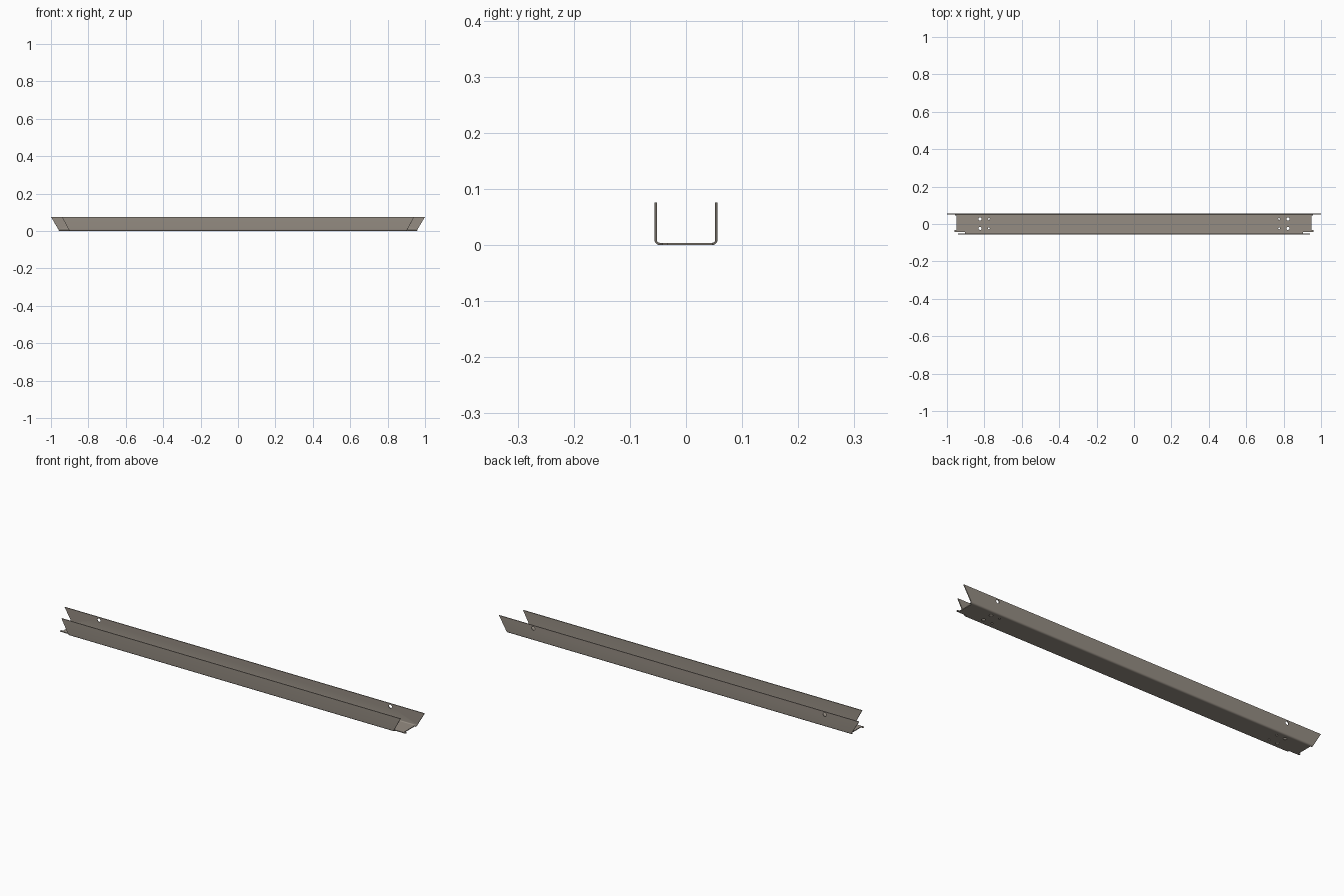
import bpy, bmesh, math
from mathutils import Matrix

if "Cube" in bpy.data.objects:
    bpy.data.objects.remove(bpy.data.objects["Cube"])

steel = bpy.data.materials.new("warm_grey_steel")
steel.diffuse_color = (0.30, 0.265, 0.225, 1)
steel.use_nodes = True
steel.node_tree.nodes["Principled BSDF"].inputs["Base Color"].default_value = steel.diffuse_color

W, H, T, R = 0.056, 0.076, 0.004, 0.009   # half width, height, sheet thickness, bend radius
WEB_END, TAB_END = 0.949, 0.960


def extrude_part(name, section, end_x):
    """Extrude a closed (y, z) section along x; end_x(y, z) gives the half length."""
    bm = bmesh.new()
    left = [bm.verts.new((-end_x(y, z), y, z)) for y, z in section]
    right = [bm.verts.new((end_x(y, z), y, z)) for y, z in section]
    n = len(section)
    for i in range(n):
        j = (i + 1) % n
        bm.faces.new((left[i], left[j], right[j], right[i]))
    bm.faces.new(left)
    bm.faces.new(right[::-1])
    bmesh.ops.recalc_face_normals(bm, faces=bm.faces)
    me = bpy.data.meshes.new(name)
    bm.to_mesh(me)
    bm.free()
    me.materials.append(steel)
    ob = bpy.data.objects.new(name, me)
    bpy.context.collection.objects.link(ob)
    return ob


def bent_flange(side, inner_y):
    """Upright flange with its rounded lower bend, reaching in to inner_y."""
    c = W - R
    arc = [i * math.pi / 12 for i in range(7)]
    outer = [(c + R * math.cos(a), R - R * math.sin(a)) for a in arc]
    r = R - T
    inner = [(c + r * math.cos(a), R - r * math.sin(a)) for a in reversed(arc)]
    pts = [(W, H)] + outer + [(inner_y, 0), (inner_y, T)] + inner + [(W - T, H)]
    return [(side * y, z) for y, z in pts]


def drill(ob, holes, axis):
    """Cut round holes given as (centre, radius), mirrored in x."""
    bm = bmesh.new()
    turn = Matrix.Rotation(math.pi / 2, 4, 'X') if axis == 'Y' else Matrix()
    for (x, y, z), rad in holes:
        for s in (-1, 1):
            bmesh.ops.create_cone(bm, cap_ends=True, segments=20, radius1=rad, radius2=rad,
                                  depth=0.03, matrix=Matrix.Translation((s * x, y, z)) @ turn)
    me = bpy.data.meshes.new(ob.name + "_hole_cutter")
    bm.to_mesh(me)
    bm.free()
    me.materials.append(steel)
    cutter = bpy.data.objects.new(me.name, me)
    bpy.context.collection.objects.link(cutter)
    cutter.hide_render = True
    cutter.hide_set(True)
    mod = ob.modifiers.new("holes", 'BOOLEAN')
    mod.operation, mod.solver, mod.object = 'DIFFERENCE', 'EXACT', cutter


def slanted(bottom, top):
    return lambda y, z: bottom + (top - bottom) * max(0, z - T) / (H - T)


# Long back flange and shorter front flange, both with slanted ends
back = extrude_part("back_flange", bent_flange(1, W - R - 0.0005), slanted(0.957, 1.0))
front = extrude_part("front_flange", bent_flange(-1, 0.042), slanted(0.903, 0.942))

# Flat web and the narrow strip that sticks out beside the front flange
def strip(y0, y1):
    return [(y0, 0), (y1, 0), (y1, T), (y0, T)]

web = extrude_part("web", strip(-0.033, W - R - 0.0005), lambda y, z: WEB_END)
tab = extrude_part("web_tab_strip", strip(-0.042, -0.033), lambda y, z: TAB_END)

# Bolt holes
drill(back, [((0.81, W, 0.061), 0.009)], 'Y')
drill(web, [((x, y, 0), r) for x, r in ((0.823, 0.0085), (0.776, 0.005))
            for y in (-0.0235, 0.027)], 'Z')

# Smooth bends with sharp sheet edges
for ob in (back, front):
    bpy.ops.object.select_all(action='DESELECT')
    ob.select_set(True)
    bpy.context.view_layer.objects.active = ob
    bpy.ops.object.shade_smooth_by_angle(angle=math.radians(30))
